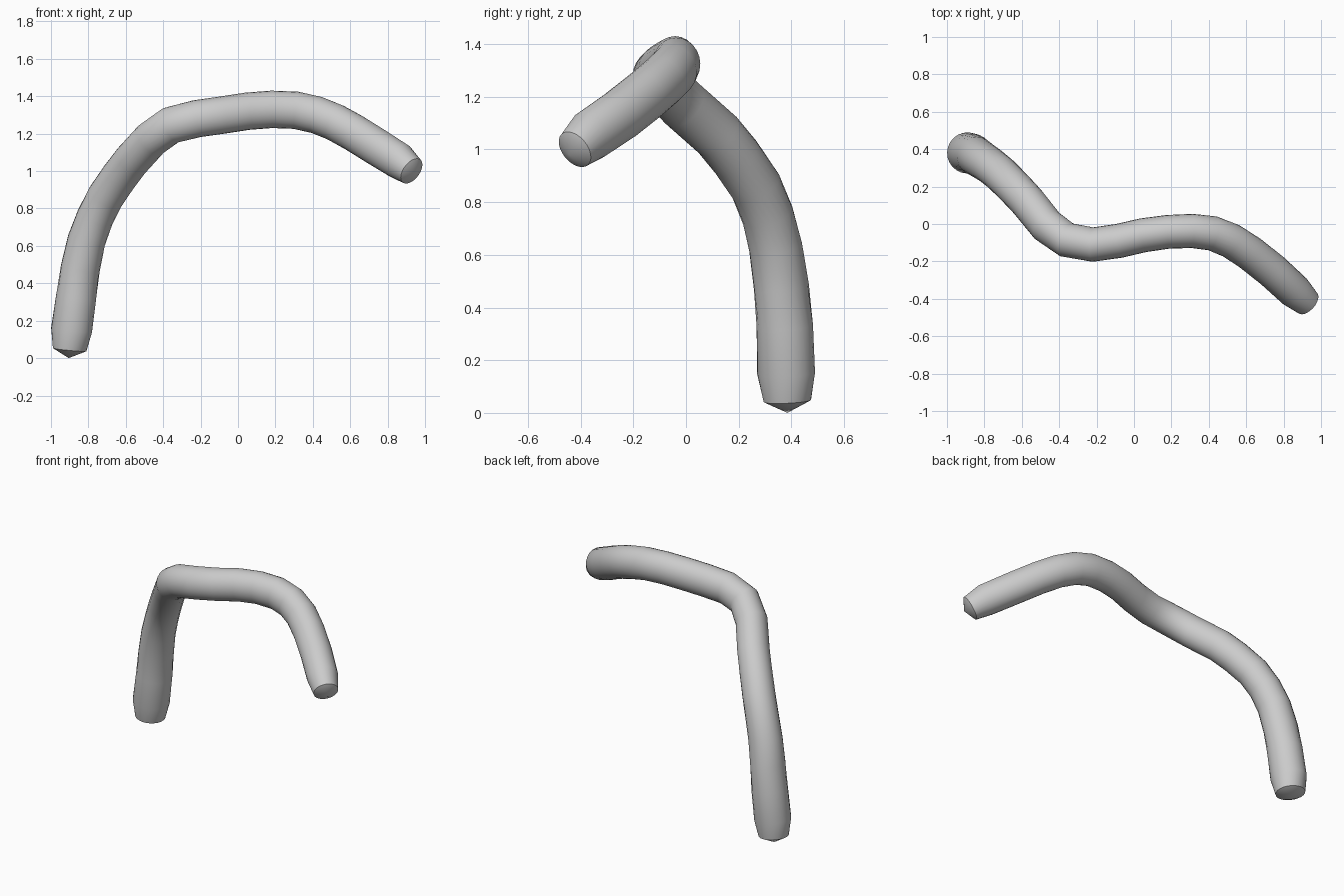
import bpy, bmesh, math
from mathutils import Vector

cube = bpy.data.objects.get("Cube")
if cube:
    bpy.data.objects.remove(cube)

SIDES = 24

# Centre line of the bent rod: x, y, z, radius
path = [
    (-0.90, 0.385, 0.045, 0.09), (-0.89, 0.38, 0.15, 0.11),
    (-0.865, 0.375, 0.33, 0.108), (-0.843, 0.362, 0.48, 0.105),
    (-0.81, 0.34, 0.63, 0.102), (-0.765, 0.31, 0.75, 0.1),
    (-0.71, 0.265, 0.86, 0.1), (-0.635, 0.19, 0.97, 0.1),
    (-0.57, 0.12, 1.055, 0.1), (-0.465, -0.01, 1.17, 0.1),
    (-0.36, -0.085, 1.245, 0.1), (-0.22, -0.11, 1.28, 0.1),
    (-0.08, -0.09, 1.30, 0.1), (0.05, -0.06, 1.32, 0.1),
    (0.18, -0.042, 1.33, 0.1), (0.31, -0.037, 1.325, 0.1),
    (0.42, -0.05, 1.30, 0.1), (0.52, -0.09, 1.26, 0.1),
    (0.62, -0.155, 1.205, 0.1), (0.74, -0.25, 1.13, 0.1),
    (0.86, -0.36, 1.055, 0.098), (0.928, -0.422, 1.0, 0.078),
]
tips = [(-0.905, 0.385, 0.0), (0.955, -0.445, 0.98)]

# Sweep rings, a little narrower sideways where the rod runs level
bm = bmesh.new()
points = [Vector(p[:3]) for p in path]
rings = []
for i, centre in enumerate(points):
    ahead = points[min(i + 1, len(points) - 1)] - centre
    behind = centre - points[max(i - 1, 0)]
    tangent = (ahead.normalized() + behind.normalized()).normalized()
    side = tangent.cross(Vector((0, 0, 1))).normalized()
    up = side.cross(tangent)
    radius = path[i][3]
    width = radius * (1 - 0.1 * (1 - abs(tangent.z)))
    ring = []
    for k in range(SIDES):
        a = math.tau * k / SIDES
        ring.append(bm.verts.new(centre + side * width * math.cos(a) + up * radius * math.sin(a)))
    rings.append(ring)

for a, b in zip(rings, rings[1:]):
    for k in range(SIDES):
        n = (k + 1) % SIDES
        bm.faces.new((a[k], a[n], b[n], b[k]))

# Shallow cone on each end
for ring, tip in zip((rings[0], rings[-1]), tips):
    apex = bm.verts.new(tip)
    for k in range(SIDES):
        bm.faces.new((ring[k], ring[(k + 1) % SIDES], apex))
bmesh.ops.recalc_face_normals(bm, faces=bm.faces)

mesh = bpy.data.meshes.new("bent_rod")
bm.to_mesh(mesh)
bm.free()
rod = bpy.data.objects.new("bent_rod", mesh)
bpy.context.collection.objects.link(rod)

# Plain grey
grey = bpy.data.materials.new("light_grey")
grey.use_nodes = True
colour = (0.6, 0.6, 0.6, 1)
grey.diffuse_color = colour
grey.node_tree.nodes["Principled BSDF"].inputs["Base Color"].default_value = colour
mesh.materials.append(grey)

bpy.ops.object.select_all(action='DESELECT')
rod.select_set(True)
bpy.context.view_layer.objects.active = rod
bpy.ops.object.shade_smooth_by_angle(angle=math.radians(35))
